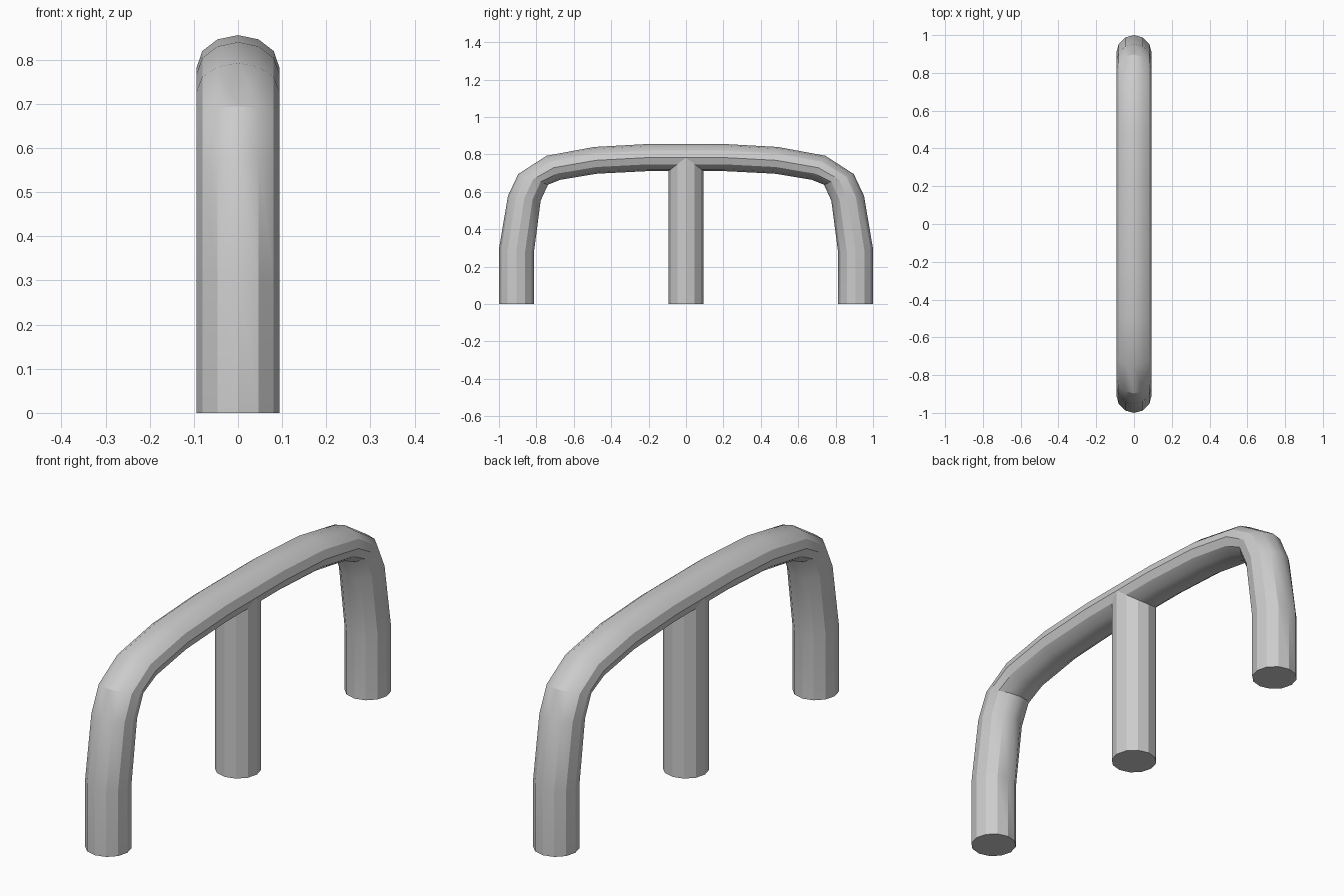
import bpy, bmesh
from math import cos, sin, radians, pi

if "Cube" in bpy.data.objects:
    bpy.data.objects.remove(bpy.data.objects["Cube"])

R = 0.0935   # pipe radius
SIDES = 12


def build_tube(name, stations):
    """Loft 12-sided rings; each station is (outer y, outer z, inner y, inner z)."""
    bm = bmesh.new()
    rings = []
    for oy, oz, iy, iz in stations:
        cy, cz = (oy + iy) / 2, (oz + iz) / 2
        dy, dz = (oy - iy) / 2, (oz - iz) / 2
        rings.append([bm.verts.new((R * cos(a), cy + dy * sin(a), cz + dz * sin(a)))
                      for a in (2 * pi * i / SIDES for i in range(SIDES))])
    for a, b in zip(rings, rings[1:]):
        for i in range(SIDES):
            j = (i + 1) % SIDES
            bm.faces.new((a[i], a[j], b[j], b[i]))
    bm.faces.new(rings[0])
    bm.faces.new(rings[-1])
    bmesh.ops.recalc_face_normals(bm, faces=bm.faces)
    mesh = bpy.data.meshes.new(name)
    bm.to_mesh(mesh)
    bm.free()
    obj = bpy.data.objects.new(name, mesh)
    bpy.context.collection.objects.link(obj)
    bpy.ops.object.select_all(action='DESELECT')
    obj.select_set(True)
    bpy.context.view_layer.objects.active = obj
    bpy.ops.object.shade_smooth_by_angle(angle=radians(29.5))
    return obj


# Bent rail: half profile from the foot to the middle, mirrored across y
half = [
    (-1.0, 0.0, -0.813, 0.0),
    (-1.0, 0.295, -0.813, 0.278),
    (-0.952, 0.578, -0.777, 0.553),
    (-0.897, 0.695, -0.738, 0.638),
    (-0.745, 0.793, -0.67, 0.665),
    (-0.49, 0.84, -0.475, 0.697),
    (-0.2, 0.856, -0.2, 0.711),
]
mirrored = [(-oy, oz, -iy, iz) for oy, oz, iy, iz in reversed(half)]
build_tube("bent_rail", half + mirrored)

# Middle post, ending inside the rail
build_tube("middle_post", [(-R, 0, R, 0), (-R, 0.78, R, 0.78)])
